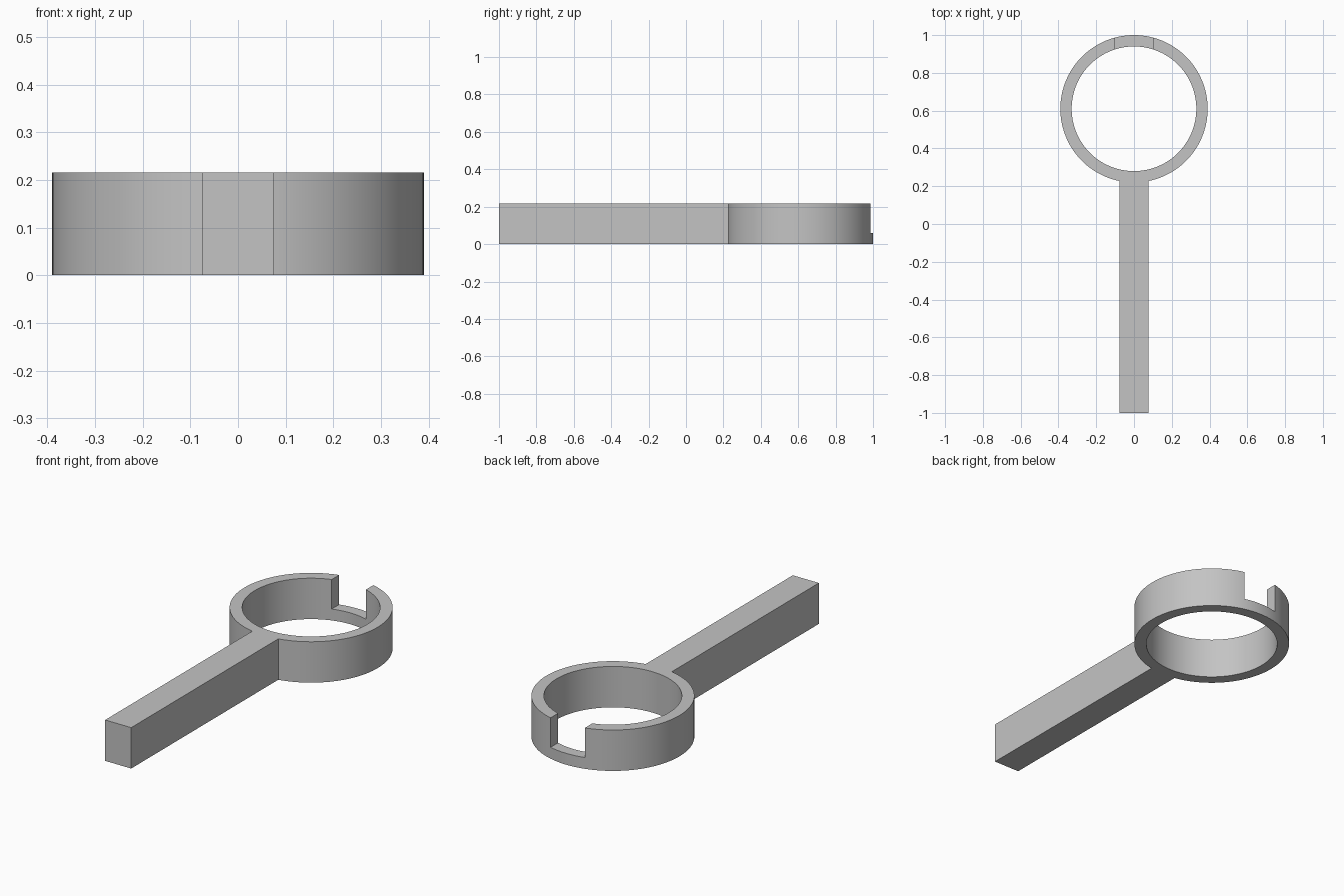
import bpy
import bmesh
import math

if "Cube" in bpy.data.objects:
    bpy.data.objects.remove(bpy.data.objects["Cube"])

HEIGHT = 0.216
RING_Y, OUTER_R, INNER_R = 0.61, 0.39, 0.33
SEGMENTS = 128

grey = bpy.data.materials.new("light_grey")
grey.diffuse_color = (0.55, 0.55, 0.55, 1)
grey.use_nodes = True
grey.node_tree.nodes["Principled BSDF"].inputs["Base Color"].default_value = grey.diffuse_color


def add_box(name, x0, x1, y0, y1, z0, z1):
    bpy.ops.mesh.primitive_cube_add(
        size=1, location=((x0 + x1) / 2, (y0 + y1) / 2, (z0 + z1) / 2))
    ob = bpy.context.object
    ob.name = name
    ob.scale = (x1 - x0, y1 - y0, z1 - z0)
    bpy.ops.object.transform_apply(location=True, rotation=True, scale=True)
    ob.data.materials.append(grey)
    return ob


def add_cylinder(name, radius, z0, z1):
    bpy.ops.mesh.primitive_cylinder_add(
        vertices=SEGMENTS, radius=radius, depth=z1 - z0,
        location=(0, RING_Y, (z0 + z1) / 2))
    ob = bpy.context.object
    ob.name = name
    bpy.ops.object.transform_apply(location=True, rotation=True, scale=True)
    ob.data.materials.append(grey)
    return ob


def boolean(target, tool, operation):
    mod = target.modifiers.new(operation.lower(), 'BOOLEAN')
    mod.operation = operation
    mod.solver = 'EXACT'
    mod.object = tool
    bpy.context.view_layer.objects.active = target
    bpy.ops.object.modifier_apply(modifier=mod.name)
    bpy.data.objects.remove(tool, do_unlink=True)


# Round body joined to the straight handle
holder = add_cylinder("ring_with_handle", OUTER_R, 0, HEIGHT)
boolean(holder, add_box("handle", -0.076, 0.076, -1, 0.3, 0, HEIGHT), 'UNION')

# Open bore through the ring
boolean(holder, add_cylinder("bore_cutter", INNER_R, -0.1, 0.4), 'DIFFERENCE')

# Notch in the back wall, leaving a low sill
boolean(holder, add_box("notch_cutter", -0.1, 0.1, 0.8, 1.1, 0.06, 0.4), 'DIFFERENCE')

# Smooth curved walls, sharp edges
bpy.ops.object.select_all(action='DESELECT')
holder.select_set(True)
bpy.context.view_layer.objects.active = holder
bpy.ops.object.shade_smooth_by_angle(angle=math.radians(30))
